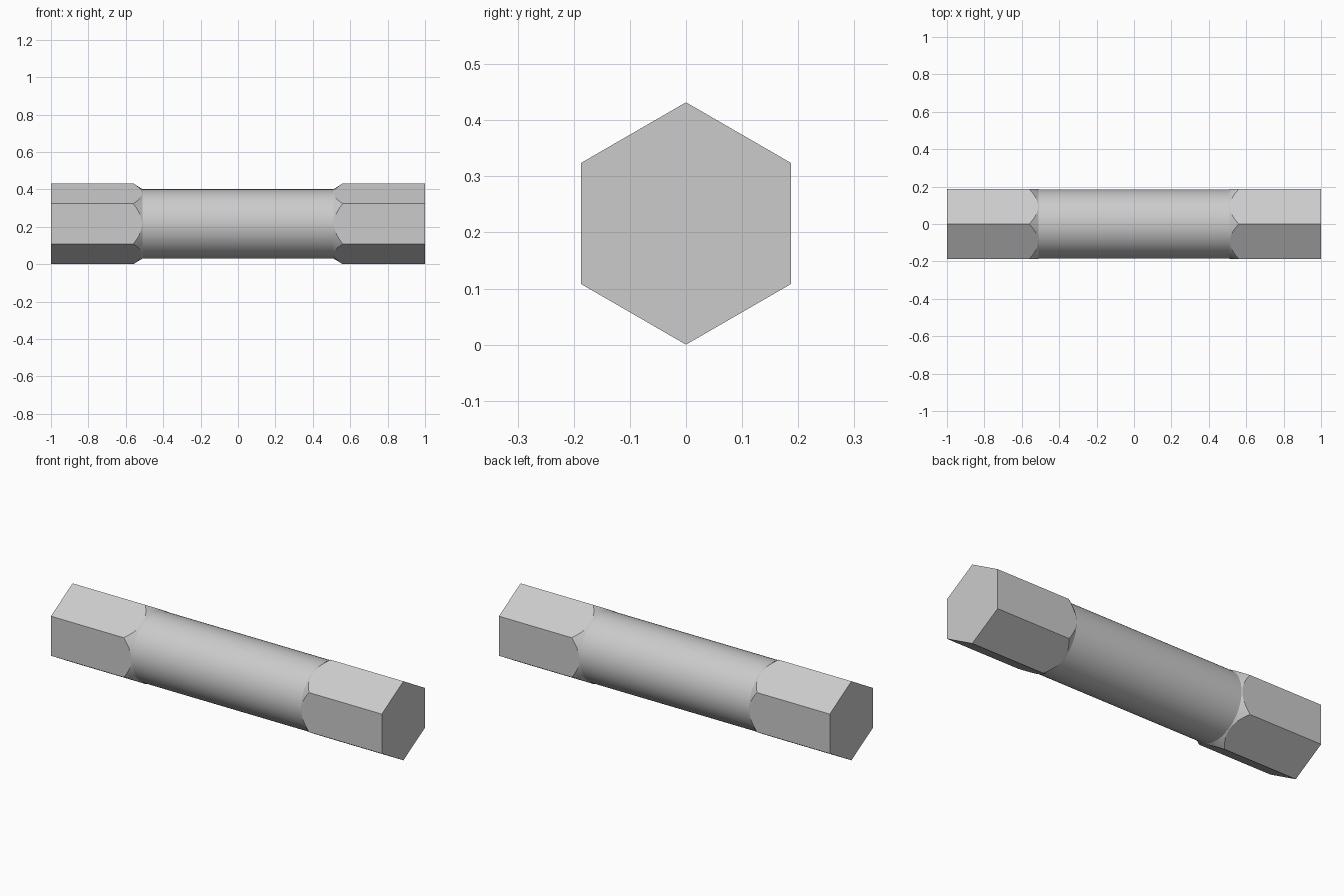
import bpy, bmesh, math

cube = bpy.data.objects.get("Cube")
if cube:
    bpy.data.objects.remove(cube, do_unlink=True)

# Main sizes
APOTHEM = 0.187                                  # half width across the flats
CORNER = APOTHEM / math.cos(math.pi / 6)         # half width across the corners
SHAFT = 0.185                                    # radius of the turned middle
HALF, NECK, SHOULDER = 1.0, 0.51, 0.56           # lengths from the centre
SEGMENTS = 72

steel = bpy.data.materials.new("plain_grey")
steel.use_nodes = True
grey = (0.6, 0.6, 0.6, 1)
steel.diffuse_color = grey
steel.node_tree.nodes["Principled BSDF"].inputs["Base Color"].default_value = grey


def hex_radius(angle):
    """Distance to the hexagon's edge, with a corner at angle zero."""
    return APOTHEM / math.cos(angle % (math.pi / 3) - math.pi / 6)


def shoulder_x(radius):
    """Where the conical shoulder meets the hexagon."""
    return NECK + (SHOULDER - NECK) * (radius - SHAFT) / (CORNER - SHAFT)


# Hexagonal bar with a round turned waist and chamfered shoulders
bm = bmesh.new()
rows = []
for i in range(SEGMENTS):
    angle = math.tau * i / SEGMENTS
    r = hex_radius(angle)
    half = [(HALF, r), (shoulder_x(r), r), (NECK, SHAFT)]
    profile = [(-x, rad) for x, rad in half] + half[::-1]
    rows.append([bm.verts.new((x, rad * math.sin(angle), CORNER + rad * math.cos(angle)))
                 for x, rad in profile])
for a, b in zip(rows, rows[1:] + rows[:1]):
    for k in range(len(a) - 1):
        bm.faces.new((a[k], a[k + 1], b[k + 1], b[k]))

# End caps
for k in (0, -1):
    bm.faces.new([row[k] for row in rows])

# Merge the strips of each flat into one face
bmesh.ops.dissolve_limit(bm, angle_limit=math.radians(1),
                         verts=bm.verts[:], edges=bm.edges[:])
bmesh.ops.recalc_face_normals(bm, faces=bm.faces[:])
mesh = bpy.data.meshes.new("hex_bar")
bm.to_mesh(mesh)
bm.free()
mesh.materials.append(steel)
bar = bpy.data.objects.new("hex_bar", mesh)
bpy.context.collection.objects.link(bar)

bpy.context.view_layer.objects.active = bar
bar.select_set(True)
bpy.ops.object.shade_smooth_by_angle(angle=math.radians(20))
